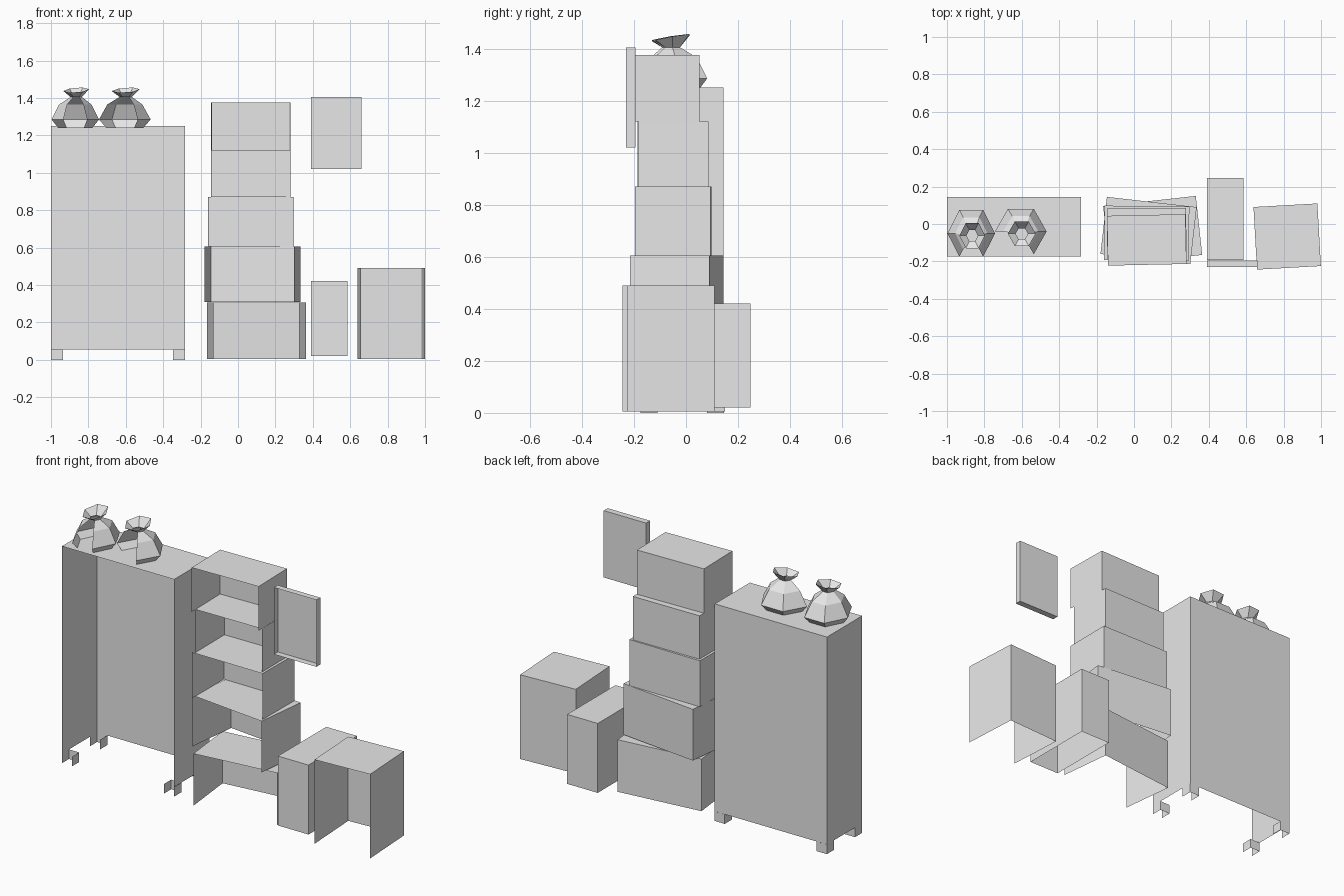
import bpy, bmesh, math
from mathutils import Matrix, Vector

old = bpy.data.objects.get("Cube")
if old:
    bpy.data.objects.remove(old, do_unlink=True)

grey = bpy.data.materials.new("light_grey")
grey.use_nodes = True
grey.diffuse_color = (0.8, 0.8, 0.8, 1)
grey.node_tree.nodes["Principled BSDF"].inputs["Base Color"].default_value = (0.8, 0.8, 0.8, 1)

SIDES = {"front": (0, -1, 0), "back": (0, 1, 0), "top": (0, 0, 1), "bottom": (0, 0, -1)}


def finish(name, bm):
    mesh = bpy.data.meshes.new(name)
    bm.to_mesh(mesh)
    bm.free()
    mesh.materials.append(grey)
    obj = bpy.data.objects.new(name, mesh)
    bpy.context.collection.objects.link(obj)
    return obj


def shell(name, center, size, z0, z1, turn=0, missing=("front", "bottom")):
    """Thin-walled box with some sides left open, turned about z in degrees."""
    bm = bmesh.new()
    bmesh.ops.create_cube(bm, size=1)
    bm.normal_update()
    holes = [f for f in bm.faces
             if any(f.normal.dot(Vector(SIDES[s])) > 0.9 for s in missing)]
    bmesh.ops.delete(bm, geom=holes, context="FACES")
    bm.transform(Matrix.Translation((center[0], center[1], (z0 + z1) / 2))
                 @ Matrix.Rotation(math.radians(turn), 4, "Z")
                 @ Matrix.Diagonal((size[0], size[1], z1 - z0, 1)))
    return finish(name, bm)


def sack(name, x, y, rx, ry, open_sectors, lean):
    """Six-sided tied sack with a flared, tilted mouth."""
    # rings: relative radius, height, tilt of the ring towards the back
    rings = [(0.72, 1.24, 0), (1.0, 1.285, 0), (0.68, 1.365, 0),
             (0.24, 1.405, 0), (0.54, 1.442, 0.013)]
    bm = bmesh.new()
    loops = []
    for i, (r, z, tilt) in enumerate(rings):
        shift = -0.012 if i > 2 else 0
        loop = []
        for k in range(6):
            a = math.radians(60 * k)
            loop.append(bm.verts.new((x + lean * (i > 2) + rx * r * math.cos(a),
                                      y + shift + ry * r * math.sin(a),
                                      z + tilt * (math.sin(a) + 0.4 * math.cos(a)))))
        loops.append(loop)
    for i in range(len(loops) - 1):
        for k in range(6):
            if i < 3 and k in open_sectors:
                continue
            n = (k + 1) % 6
            bm.faces.new((loops[i][k], loops[i][n], loops[i + 1][n], loops[i + 1][k]))
    return finish(name, bm)


# Tall cabinet with an open front, on four short feet
shell("cabinet", (-0.642, -0.015), (0.715, 0.32), 0.055, 1.25)
for side, x in (("right", -0.967), ("left", -0.316)):
    for end, y in (("front", -0.143), ("back", 0.113)):
        shell(f"cabinet_foot_{end}_{side}", (x, y), (0.065, 0.065), 0, 0.055,
              missing=("front", "top", "bottom"))

# Sacks on top of the cabinet
sack("sack_right", -0.87, -0.05, 0.127, 0.145, (4,), 0.005)
sack("sack_left", -0.605, -0.04, 0.138, 0.14, (3, 4), 0.005)

# Stack of open boxes, each turned a little
stack = [
    ((0.10, -0.035), (0.498, 0.317), 0.005, 0.305, 6.3),
    ((0.078, -0.035), (0.483, 0.307), 0.31, 0.605, -6.5),
    ((0.068, -0.049), (0.453, 0.29), 0.605, 0.87, -0.5),
    ((0.068, -0.05), (0.423, 0.27), 0.87, 1.12, 0.4),
    ((0.068, -0.085), (0.42, 0.266), 1.12, 1.375, 1.2),
]
for i, (center, size, z0, z1, turn) in enumerate(stack):
    shell(f"stacked_box_{i + 1}", center, size, z0, z1, turn)

# Loose boxes on the floor
shell("narrow_box", (0.487, 0.027), (0.195, 0.44), 0.02, 0.42, missing=("bottom",))
shell("wide_box", (0.819, -0.067), (0.342, 0.335), 0.005, 0.49, 3.2)

# Shallow wall tray
shell("wall_tray", (0.525, -0.212), (0.27, 0.036), 1.02, 1.405, missing=("front",))
